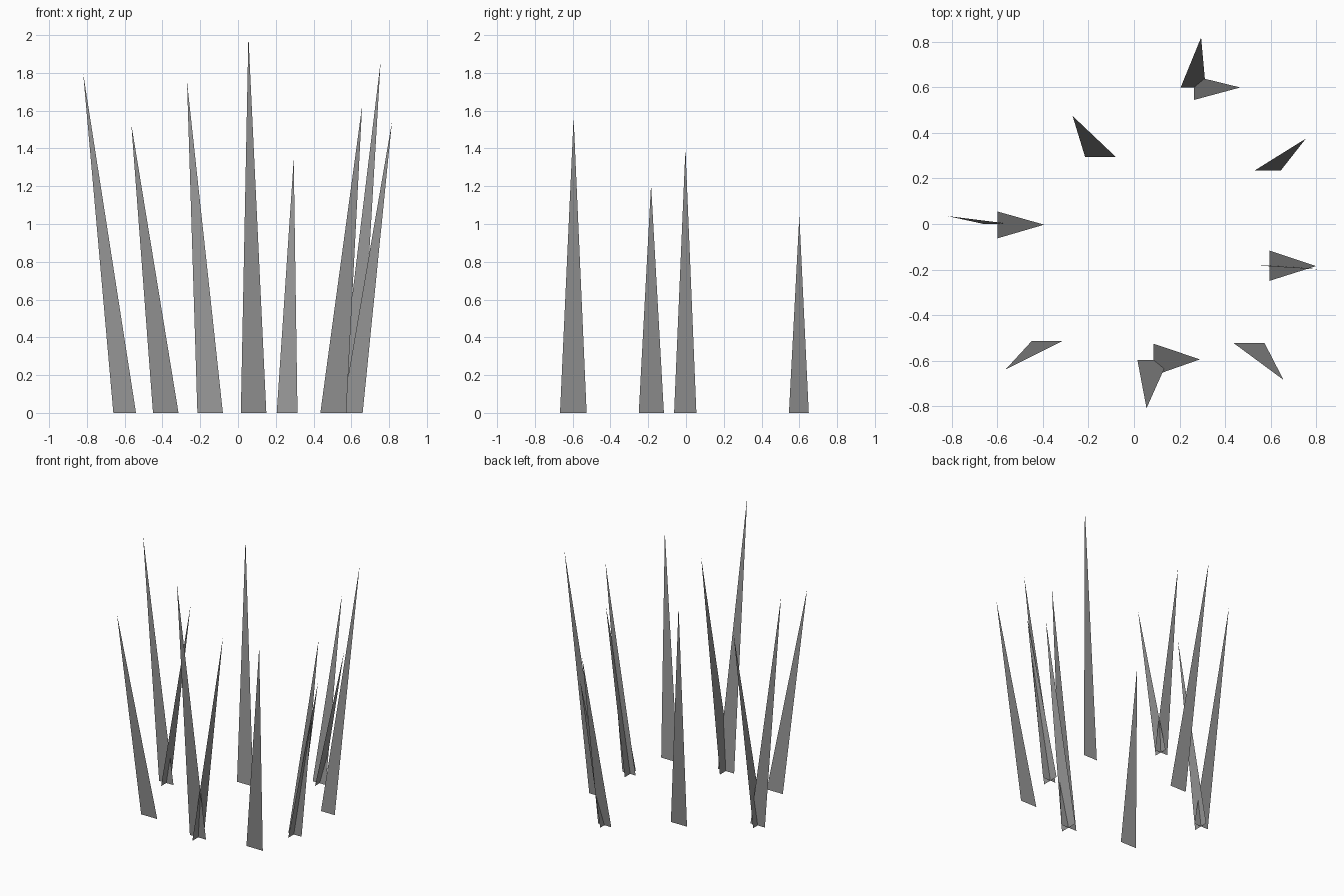
import bpy

grey = bpy.data.materials.new("blade grey")
grey.diffuse_color = (0.3, 0.3, 0.3, 1.0)


def blade(name, left, right, tip):
    """A flat, single-triangle blade of grass standing on the ground."""
    mesh = bpy.data.meshes.new(name)
    mesh.from_pydata([(*left, 0), (*right, 0), tip], [], [(0, 1, 2)])
    mesh.materials.append(grey)
    obj = bpy.data.objects.new(name, mesh)
    bpy.context.collection.objects.link(obj)


# Blades with the base along x: base x from, base x to, base y, tip
wide_blades = [
    (-0.66, -0.54, 0.00, (-0.82, 0.035, 1.80)),
    (-0.45, -0.315, -0.515, (-0.565, -0.64, 1.53)),
    (-0.215, -0.08, 0.295, (-0.27, 0.475, 1.755)),
    (0.015, 0.15, -0.597, (0.055, -0.81, 2.00)),
    (0.205, 0.315, 0.60, (0.295, 0.82, 1.345)),
    (0.436, 0.573, -0.522, (0.657, -0.685, 1.625)),
    (0.53, 0.645, 0.235, (0.755, 0.375, 1.86)),
    (0.55, 0.66, -0.183, (0.815, -0.20, 1.54)),
]
for i, (x0, x1, y, tip) in enumerate(wide_blades):
    blade(f"front_blade_{i + 1}", (x0, y), (x1, y), tip)

# Blades with the base along y, all leaning right: base x, base y from, base y to, tip
side_blades = [
    (-0.60, -0.063, 0.055, (-0.395, -0.003, 1.40)),
    (0.595, -0.25, -0.117, (0.80, -0.185, 1.21)),
    (0.263, 0.545, 0.65, (0.467, 0.60, 1.045)),
    (0.085, -0.667, -0.526, (0.29, -0.595, 1.565)),
]
for i, (x, y0, y1, tip) in enumerate(side_blades):
    blade(f"side_blade_{i + 1}", (x, y0), (x, y1), tip)
